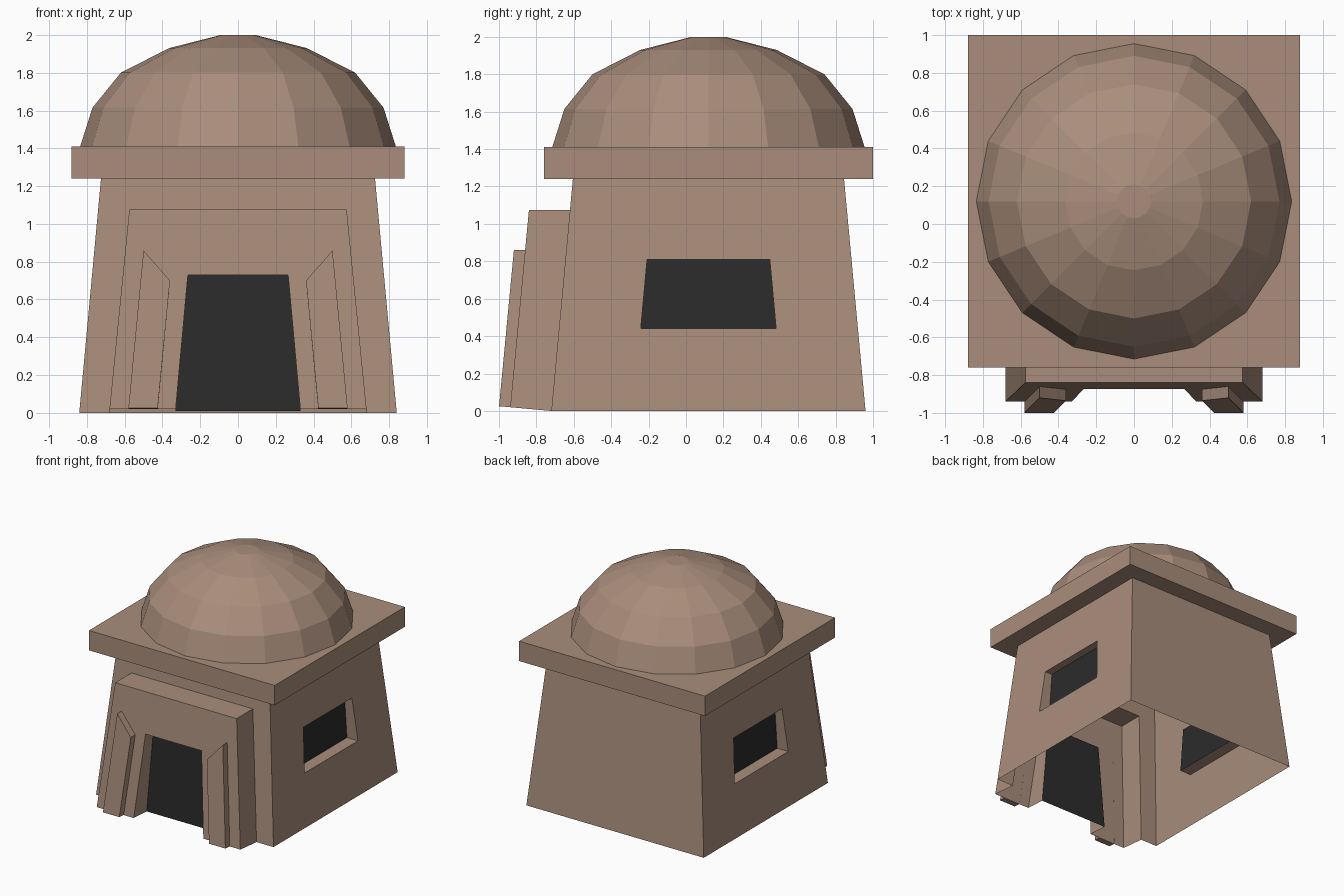
import bpy, bmesh, math

if "Cube" in bpy.data.objects:
    bpy.data.objects.remove(bpy.data.objects["Cube"])

CY = 0.12  # centre of the house along y


def material(name, rgb):
    m = bpy.data.materials.new(name)
    m.diffuse_color = (*rgb, 1)
    m.use_nodes = True
    m.node_tree.nodes["Principled BSDF"].inputs["Base Color"].default_value = m.diffuse_color
    return m


CLAY = material("clay", (0.40, 0.27, 0.20))
DARK = material("dark_opening", (0.025, 0.025, 0.025))


def sweep(name, loops, closed=True, cap=None, mat=CLAY):
    """Skin a series of equal-length loops; optionally cap the last one."""
    bm = bmesh.new()
    rows = [[bm.verts.new(p) for p in loop] for loop in loops]
    n = len(rows[0])
    for a, b in zip(rows, rows[1:]):
        for i in range(n if closed else n - 1):
            j = (i + 1) % n
            bm.faces.new((a[i], a[j], b[j], b[i]))
    if cap:
        bm.faces.new(rows[-1]).material_index = 1 if cap is DARK else 0
    mesh = bpy.data.meshes.new(name)
    bm.to_mesh(mesh)
    bm.free()
    mesh.materials.append(mat)
    mesh.materials.append(DARK)
    obj = bpy.data.objects.new(name, mesh)
    bpy.context.collection.objects.link(obj)
    return obj


def mirror_x(obj):
    obj.modifiers.new("mirror", 'MIRROR').use_mirror_merge = False


def half(z):  # half width of the tapering walls at height z
    return 0.84 - 0.115 * z / 1.24


def wall_y(z):  # front wall surface
    return CY - half(z)


def porch_y(z):  # sloping porch face
    return -0.94 + 0.095 * (z - 0.02)


def arch(w0, z0, w1, z1, y):  # bottom-left, top-left, top-right, bottom-right
    return [(x, y(z), z) for x, z in ((-w0, z0), (-w1, z1), (w1, z1), (w0, z0))]


def square(h, z):
    return [(-h, CY - h, z), (h, CY - h, z), (h, CY + h, z), (-h, CY + h, z)]


# Front wall, porch and recessed doorway, one continuous open-bottomed shell
sweep("front_wall_and_porch", [
    arch(half(0), 0, half(1.24), 1.24, wall_y),
    arch(0.68, 0, 0.575, 1.075, wall_y),
    arch(0.68, 0.02, 0.575, 1.075, porch_y),
    arch(0.33, 0.02, 0.265, 0.73, porch_y),
    arch(0.33, 0.01, 0.265, 0.73, lambda z: -0.765),
], closed=False, cap=DARK)

# Side walls with recessed windows


def side_loop(w0, z0, w1, z1, x):
    return [(x(z), CY + y, z) for y, z in ((-w0, z0), (w0, z0), (w1, z1), (-w1, z1))]


mirror_x(sweep("side_wall", [
    side_loop(half(0), 0, half(1.24), 1.24, half),
    side_loop(0.362, 0.44, 0.328, 0.81, half),
    side_loop(0.362, 0.44, 0.328, 0.81, lambda z: 0.695),
], cap=DARK))

# Back wall
b, t = half(0), half(1.24)
sweep("back_wall", [[(b, CY + b, 0), (-b, CY + b, 0)],
                    [(t, CY + t, 1.24), (-t, CY + t, 1.24)]], closed=False)

# Slanted pilasters beside the door
outline = [(0.425, 0.025), (0.58, 0.025), (0.50, 0.86), (0.36, 0.70)]
mirror_x(sweep("pilaster", [
    [(x, porch_y(z), z - 0.005 * (z < 0.1)) for x, z in outline],
    [(x, porch_y(z) - 0.06, z) for x, z in outline],
], cap=CLAY))

# Overhanging roof slab
sweep("roof_slab", [square(half(1.24), 1.24), square(0.88, 1.24), square(0.88, 1.41)],
      cap=CLAY)

# Faceted dome
profile = [(0.835, 1.41), (0.77, 1.615), (0.62, 1.80), (0.365, 1.93), (0.09, 2.0)]
sweep("dome", [[(r * math.cos(a), CY + r * math.sin(a), z)
                for a in (i * math.tau / 16 for i in range(16))]
               for r, z in profile], cap=CLAY)
